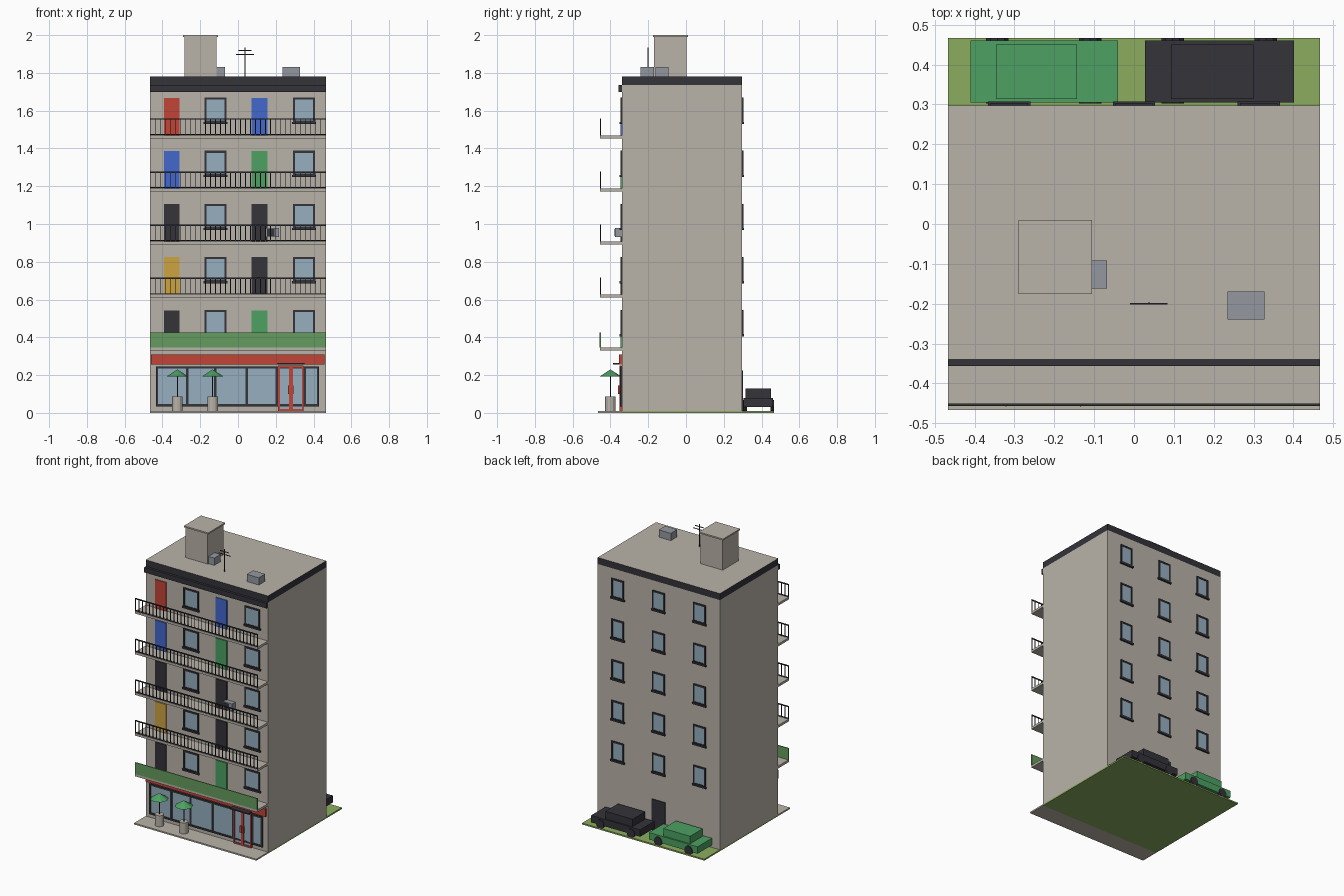
import bpy, bmesh, math
from mathutils import Matrix, Vector

if "Cube" in bpy.data.objects:
    bpy.data.objects.remove(bpy.data.objects["Cube"])


def srgb(r, g, b):
    lin = [c / 255 / 12.92 if c < 11 else ((c / 255 + 0.055) / 1.055) ** 2.4 for c in (r, g, b)]
    return (*lin, 1)


MATS = {}
for mat_name, rgb in {
    "beige": (186, 180, 169), "dark": (52, 51, 58), "glass": (150, 175, 192),
    "red": (194, 67, 54), "blue": (66, 104, 206), "yellow": (204, 163, 64),
    "green": (76, 161, 98), "awning green": (101, 156, 94),
    "grass green": (140, 172, 95), "metal grey": (148, 153, 160),
}.items():
    MATS[mat_name] = bpy.data.materials.new(mat_name)
    MATS[mat_name].diffuse_color = srgb(*rgb)


class Part:
    """Collects boxes and round shapes into one named object."""

    def __init__(self, name):
        self.name, self.bm, self.used = name, bmesh.new(), []

    def paint(self, verts, color):
        if color not in self.used:
            self.used.append(color)
        for f in {f for v in verts for f in v.link_faces}:
            f.material_index = self.used.index(color)

    def box(self, color, x0, x1, y0, y1, z0, z1):
        size = Matrix.Diagonal((x1 - x0, y1 - y0, z1 - z0, 1))
        mid = Matrix.Translation(((x0 + x1) / 2, (y0 + y1) / 2, (z0 + z1) / 2))
        self.paint(bmesh.ops.create_cube(self.bm, size=1, matrix=mid @ size)["verts"], color)
        return self

    def cone(self, color, center, r0, r1, depth, sides, rot=Matrix()):
        m = Matrix.Translation(Vector(center)) @ rot
        self.paint(bmesh.ops.create_cone(self.bm, cap_ends=True, segments=sides, radius1=r0,
                                         radius2=r1, depth=depth, matrix=m)["verts"], color)
        return self

    def frame(self, color, x0, x1, y0, y1, z0, z1, t):
        self.box(color, x0, x0 + t, y0, y1, z0, z1)
        self.box(color, x1 - t, x1, y0, y1, z0, z1)
        self.box(color, x0 + t, x1 - t, y0, y1, z1 - t, z1)
        return self.box(color, x0 + t, x1 - t, y0, y1, z0, z0 + t)

    def done(self):
        mesh = bpy.data.meshes.new(self.name)
        self.bm.to_mesh(mesh)
        self.bm.free()
        for c in self.used:
            mesh.materials.append(MATS[c])
        ob = bpy.data.objects.new(self.name, mesh)
        bpy.context.collection.objects.link(ob)
        return ob


W, FRONT, BACK = 0.467, -0.34, 0.297

# Ground and main block
Part("grass").box("grass green", -W, W, FRONT, 0.467, 0, 0.01).done()
Part("pavement").box("beige", -W, W, -0.467, FRONT, 0, 0.01).done()
Part("building_body").box("beige", -W, W, FRONT, BACK, 0.01, 1.735).done()

# Dark roof edge with a pale top
roof = Part("roof_band").box("dark", -W, W, FRONT, BACK, 1.735, 1.78)
roof.used.append("beige")
roof.bm.normal_update()
for f in roof.bm.faces:
    if f.normal.z > 0.5:
        f.material_index = 1
roof.done()
Part("front_cornice").box("dark", -W, W, -0.357, FRONT, 1.70, 1.735).done()

# Roof equipment
hut = Part("roof_hut").box("beige", -0.282, -0.113, -0.169, 0.002, 1.78, 1.99)
hut.box("beige", -0.29, -0.105, -0.176, 0.01, 1.99, 2.0).done()
Part("roof_vent_left").box("metal grey", -0.16, -0.068, -0.162, -0.092, 1.78, 1.83).done()
Part("roof_vent_right").box("metal grey", 0.235, 0.327, -0.24, -0.17, 1.78, 1.83).done()
aerial = Part("aerial").box("dark", 0.035, 0.040, -0.2025, -0.1975, 1.78, 1.935)
for half, z in ((0.047, 1.898), (0.034, 1.918)):
    aerial.box("dark", 0.0375 - half, 0.0375 + half, -0.202, -0.198, z - 0.002, z + 0.002)
aerial.done()


def window(name, x, floor, wall, out, half):
    """Framed window with sill; out is the facing direction along y."""
    def span(d):
        return sorted((wall, wall + out * d))
    z0, z1 = floor + 0.068, floor + 0.2
    p = Part(name).box("glass", x - half + 0.01, x + half - 0.01, *span(0.004), z0 + 0.01, z1 - 0.01)
    p.frame("dark", x - half, x + half, *span(0.007), z0, z1, 0.011)
    p.box("dark", x - half - 0.006, x + half + 0.006, *span(0.011), z0 - 0.008, z0 + 0.004).done()


# Upper floors: doors, windows, balconies
DOORS = [("dark", "green"), ("yellow", "dark"), ("dark", "dark"), ("blue", "green"), ("red", "blue")]
for i, colors in enumerate(DOORS):
    z = 0.345 + 0.281 * i
    n = str(i + 1)
    for side, x, color in zip(("left", "right"), (-0.351, 0.114), colors):
        Part(f"balcony_door_{side}_{n}").box(color, x - 0.042, x + 0.042, FRONT - 0.006, FRONT, z, z + 0.198).done()
    for k, x in enumerate((-0.119, 0.35)):
        window(f"front_window_{n}_{k + 1}", x, z, FRONT, -1, 0.058)
    for k, x in enumerate((-0.313, 0, 0.313)):
        window(f"back_window_{n}_{k + 1}", x, z, BACK, 1, 0.047)
    Part("balcony_slab_" + n).box("beige", -W, W, -0.456, FRONT, z - 0.016, z).done()
    if i == 0:
        Part("balcony_panel").box("awning green", -W, W, -0.457, -0.451, z, z + 0.08).done()
        continue
    rail = Part("balcony_railing_" + n)
    rail.box("dark", -W, W, -0.456, -0.45, z + 0.083, z + 0.09)
    rail.box("dark", -W, W, -0.456, -0.45, z + 0.002, z + 0.007)
    for k in range(36):
        x = -W + 0.002 + k * (2 * W - 0.004) / 35
        rail.box("dark", x - 0.002, x + 0.002, -0.455, -0.451, z, z + 0.085)
    rail.done()

# Air conditioner on the third balcony
ac = Part("air_conditioner").box("metal grey", 0.147, 0.218, -0.375, FRONT, 0.93, 0.98)
ac.box("dark", 0.154, 0.194, -0.378, -0.375, 0.936, 0.974).done()

# Shop front with mullions, sign and double door
shop = Part("shop_window").box("glass", -0.43, 0.425, FRONT - 0.004, FRONT, 0.04, 0.24)
shop.frame("dark", -0.435, 0.43, FRONT - 0.009, FRONT, 0.035, 0.246, 0.012)
for x in (-0.268, -0.12, 0.047, 0.206, 0.354):
    shop.box("dark", x - 0.007, x + 0.007, FRONT - 0.009, FRONT, 0.045, 0.24)
shop.done()
Part("shop_sign").box("red", -0.46, 0.457, -0.354, FRONT, 0.255, 0.31).done()
Part("door_canopy").box("dark", 0.208, 0.352, -0.387, FRONT, 0.256, 0.264).done()
door = Part("shop_door").box("glass", 0.22, 0.34, FRONT - 0.008, FRONT, 0.015, 0.245)
for x0, x1 in ((0.212, 0.28), (0.28, 0.348)):
    door.frame("red", x0, x1, FRONT - 0.013, FRONT, 0.01, 0.25, 0.01)
for x in (0.271, 0.289):
    door.box("red", x - 0.006, x + 0.006, FRONT - 0.02, FRONT - 0.01, 0.10, 0.145)
door.done()
Part("back_door").box("dark", -0.05, 0.05, BACK, BACK + 0.006, 0.01, 0.225).done()

# Barrel tables with parasols
for side, x in (("left", -0.321), ("right", -0.134)):
    Part("barrel_" + side).cone("beige", (x, -0.4, 0.048), 0.028, 0.028, 0.076, 12).done()
    p = Part("parasol_" + side).cone("dark", (x, -0.4, 0.14), 0.003, 0.003, 0.12, 6)
    p.cone("green", (x, -0.4, 0.211), 0.058, 0.0, 0.038, 8).done()

# Parked cars
SIDEWAYS = Matrix.Rotation(math.pi / 2, 4, "X")
for name, color, x0, x1, cabin, axles in (
        ("green_car", "green", -0.411, -0.04, (-0.347, -0.143), (-0.343, -0.11)),
        ("dark_car", "dark", 0.028, 0.402, (0.093, 0.30), (0.097, 0.331))):
    car = Part(name).box(color, x0, x1, 0.305, 0.461, 0.03, 0.078)
    car.box(color, *cabin, 0.314, 0.451, 0.078, 0.13)
    for x in axles:
        for y in (0.313, 0.457):
            car.cone("dark", (x, y, 0.038), 0.03, 0.03, 0.02, 10, SIDEWAYS)
    car.done()

for m in bpy.data.materials:
    if m.users and not m.is_grease_pencil:
        m.use_nodes = True
        m.node_tree.nodes["Principled BSDF"].inputs["Base Color"].default_value = m.diffuse_color
